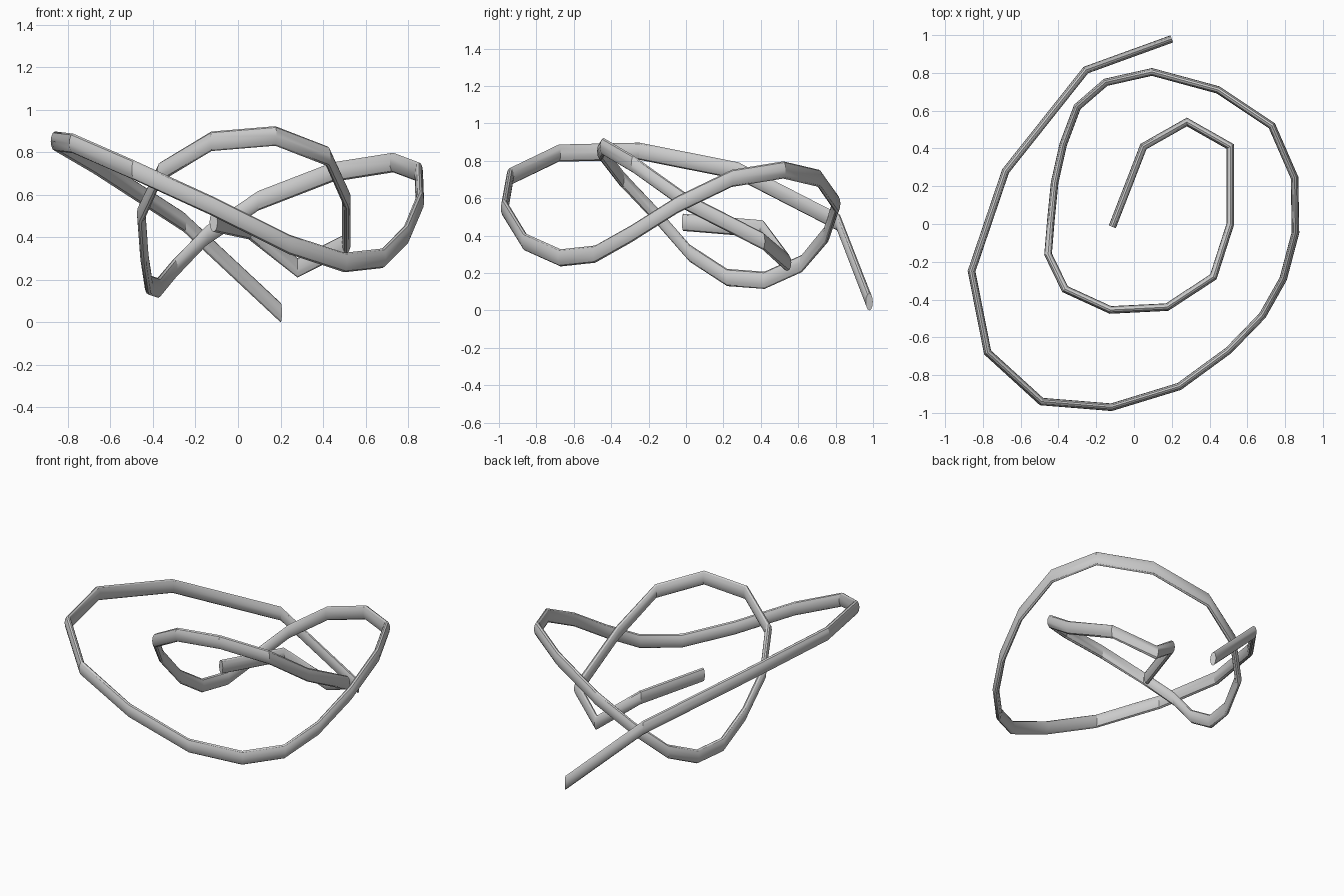
import bpy, bmesh, math
from mathutils import Vector

if "Cube" in bpy.data.objects:
    bpy.data.objects.remove(bpy.data.objects["Cube"])

# Centre line of the coiled strand, outer end to inner end
path = [Vector(p) for p in [
    (.20, .98, .05), (-.255, .815, .475), (-.68, .28, .75), (-.86, -.25, .855),
    (-.775, -.68, .845), (-.49, -.94, .72), (-.12, -.97, .55), (.24, -.86, .37),
    (.50, -.67, .285), (.68, -.485, .305), (.79, -.29, .415), (.855, -.045, .57),
    (.85, .245, .71), (.73, .52, .755), (.445, .71, .71), (.095, .805, .575),
    (-.15, .75, .41), (-.30, .62, .255), (-.375, .42, .165), (-.42, .22, .18),
    (-.44, .02, .31), (-.455, -.16, .515), (-.365, -.345, .71), (-.125, -.455, .855),
    (.175, -.44, .88), (.42, -.28, .785), (.51, 0, .585), (.51, .41, .375),
    (.28, .54, .26), (.05, .41, .44), (-.115, -.015, .475)]]
SIDES, HALF_W, HALF_H = 12, .02, .046


def flat_dir(a, b):
    return Vector((b.x - a.x, b.y - a.y, 0)).normalized()


# Sweep an upright oval section along the path, mitred at each bend
bm = bmesh.new()
rings = []
for i, p in enumerate(path):
    d0 = flat_dir(path[max(i - 1, 0)], path[max(i, 1)])
    d1 = flat_dir(p, path[i + 1]) if i < len(path) - 1 else d0
    t = (d0 + d1).normalized()
    side = Vector((-t.y, t.x, 0)) * HALF_W / max(t.dot(d0), .5)
    ring = []
    for k in range(SIDES):
        a = 2 * math.pi * k / SIDES
        ring.append(bm.verts.new(p + side * math.cos(a) + Vector((0, 0, HALF_H * math.sin(a)))))
    rings.append(ring)
for r0, r1 in zip(rings, rings[1:]):
    for k in range(SIDES):
        n = (k + 1) % SIDES
        bm.faces.new((r0[k], r0[n], r1[n], r1[k]))

# End caps
bm.faces.new(rings[0])
bm.faces.new(rings[-1])
bmesh.ops.recalc_face_normals(bm, faces=bm.faces)
lowest = min(v.co.z for v in bm.verts)
bmesh.ops.translate(bm, verts=bm.verts, vec=(0, 0, -lowest))

mesh = bpy.data.meshes.new("coiled_strand")
bm.to_mesh(mesh)
bm.free()
strand = bpy.data.objects.new("coiled_strand", mesh)
bpy.context.collection.objects.link(strand)
bpy.context.view_layer.objects.active = strand
strand.select_set(True)
bpy.ops.object.shade_smooth_by_angle(angle=math.radians(30))
